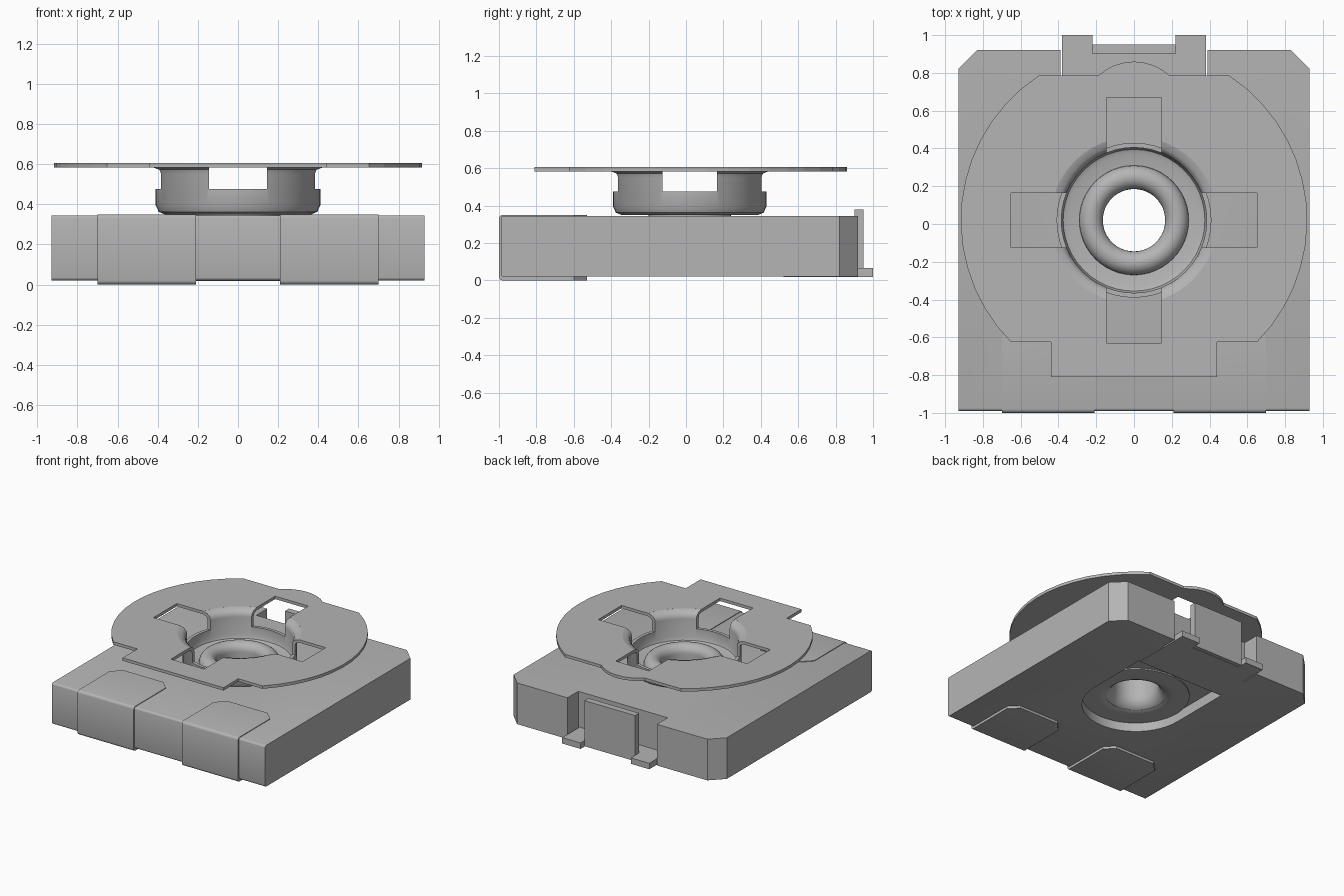
import bpy, bmesh, math

cube = bpy.data.objects.get("Cube")
if cube:
    bpy.data.objects.remove(cube, do_unlink=True)

grey = bpy.data.materials.new("plain grey")
grey.use_nodes = True
GREY = (0.46, 0.46, 0.46, 1)
grey.diffuse_color = GREY
grey.node_tree.nodes["Principled BSDF"].inputs["Base Color"].default_value = GREY

CY = 0.02  # rotor axis position along y


def finish(name, bm):
    bmesh.ops.recalc_face_normals(bm, faces=bm.faces)
    mesh = bpy.data.meshes.new(name)
    bm.to_mesh(mesh)
    bm.free()
    mesh.materials.append(grey)
    obj = bpy.data.objects.new(name, mesh)
    bpy.context.collection.objects.link(obj)
    return obj


def prism(name, outline, z0, z1, round_front=0):
    """Extrude a plan outline between two heights."""
    bm = bmesh.new()
    face = bm.faces.new([bm.verts.new((x, y, z0)) for x, y in outline])
    top = bmesh.ops.extrude_face_region(bm, geom=[face])["geom"]
    bmesh.ops.translate(bm, vec=(0, 0, z1 - z0),
                        verts=[v for v in top if isinstance(v, bmesh.types.BMVert)])
    if round_front:
        front = min(y for x, y in outline)
        edges = [e for e in bm.edges
                 if all(abs(v.co.y - front) < 1e-4 for v in e.verts)
                 and abs(e.verts[0].co.z - e.verts[1].co.z) < 1e-4]
        bmesh.ops.bevel(bm, geom=edges, offset=round_front, segments=3,
                        profile=0.5, affect='EDGES')
    return finish(name, bm)


def box(name, x0, x1, y0, y1, z0, z1):
    return prism(name, [(x0, y0), (x1, y0), (x1, y1), (x0, y1)], z0, z1)


def arc(cx, cy, r, a0, a1, n):
    angles = [math.radians(a0 + (a1 - a0) * i / n) for i in range(n + 1)]
    return [(cx + r * math.cos(a), cy + r * math.sin(a)) for a in angles]


def spin(name, profile, steps=48):
    """Revolve a closed (radius, height) profile about the rotor axis."""
    bm = bmesh.new()
    rings = []
    for i in range(steps):
        a = 2 * math.pi * i / steps
        rings.append([bm.verts.new((r * math.cos(a), CY + r * math.sin(a), z))
                      for r, z in profile])
    n = len(profile)
    for i in range(steps):
        a, b = rings[i], rings[(i + 1) % steps]
        for j in range(n):
            k = (j + 1) % n
            bm.faces.new((a[j], b[j], b[k], a[k]))
    return finish(name, bm)


def cut(obj, cutters):
    """Subtract the cutters, then discard them."""
    bpy.context.view_layer.objects.active = obj
    for c in cutters:
        c.hide_render = True
        mod = obj.modifiers.new("cut", 'BOOLEAN')
        mod.operation = 'DIFFERENCE'
        mod.solver = 'EXACT'
        mod.object = c
        bpy.ops.object.modifier_apply(modifier=mod.name)
        bpy.data.objects.remove(c, do_unlink=True)


def smooth(obj):
    bpy.ops.object.select_all(action='DESELECT')
    obj.select_set(True)
    bpy.context.view_layer.objects.active = obj
    bpy.ops.object.shade_smooth_by_angle(angle=math.radians(35))


# Body with chamfered back corners, back notch, bore and underside recess
body = prism("body", [(-0.93, -0.99), (0.93, -0.99), (0.93, 0.82), (0.83, 0.92),
                      (-0.83, 0.92), (-0.93, 0.82)], 0.02, 0.345, 0.015)
recess = arc(0, CY, 0.39, 180, 360, 24) + [(0.39, 0.52), (-0.39, 0.52)]
cut(body, [box("notch_cutter", -0.39, 0.39, 0.785, 1.1, -0.1, 0.5),
           prism("recess_cutter", recess, -0.1, 0.1),
           prism("bore_cutter", arc(0, CY, 0.22, 0, 352.5, 47), -0.2, 0.6)])
smooth(body)

# Front contact straps wrapping over the front face
for side, x0 in (("right", -0.7), ("left", 0.21)):
    x1, c = x0 + 0.49, 0.07
    strap = prism(side + "_contact",
                  [(x0, -1), (x1, -1), (x1, -0.53 - c), (x1 - c, -0.53),
                   (x0 + c, -0.53), (x0, -0.53 - c)], 0, 0.35, 0.02)
    smooth(strap)

# Back contact: flat foot with two tabs and an upright tongue
prism("back_contact_foot", [(-0.38, 0.52), (0.38, 0.52), (0.38, 1), (0.22, 1),
                            (0.22, 0.92), (-0.22, 0.92), (-0.22, 1), (-0.38, 1)],
      0.018, 0.065)
box("back_contact_tongue", -0.22, 0.22, 0.9, 0.95, 0.02, 0.38)

# Eyelet drawn up through the bore and curled over the rotor floor
eyelet = [(0.39, 0.09), (0.29, 0.09)]
eyelet += arc(0.265, 0.19, 0.1, 270, 180, 6)
eyelet += arc(0.2275, 0.375, 0.0625, 180, 0, 12)
eyelet += [(0.22, 0.36), (0.22, 0.11), (0.39, 0.11)]
smooth(spin("eyelet", eyelet))


def window_cutters():
    h = 0.145
    return [box("window_cutter", -0.65, 0.65, CY - h, CY + h, 0.475, 0.8),
            box("window_cutter", -h, h, CY - 0.65, CY + 0.65, 0.475, 0.8)]


# Rotor cup with rounded base and flared lip
cup = spin("rotor_cup", [(0.21, 0.35), (0.365, 0.35), (0.395, 0.362), (0.41, 0.395),
                         (0.41, 0.55), (0.418, 0.572), (0.445, 0.582),
                         (0.445, 0.605), (0.41, 0.595), (0.39, 0.575),
                         (0.385, 0.55), (0.385, 0.41), (0.375, 0.385),
                         (0.35, 0.375), (0.21, 0.375)])
cut(cup, window_cutters())
smooth(cup)

# Rotor plate: round sides, flat back with a bump, square front tab
R = 0.917
end = math.degrees(math.asin(0.765 / R))
start = -math.degrees(math.asin(0.645 / R))
bump = math.degrees(math.acos(0.19 / 0.278))
half = arc(0, CY, R, start, end, 14)
outline = [(0.44, -0.81), (0.44, -0.625)] + half
outline += arc(0, 0.582, 0.278, bump, 180 - bump, 8)
outline += [(-x, y) for x, y in reversed(half)] + [(-0.44, -0.625), (-0.44, -0.81)]
plate = prism("rotor_plate", outline, 0.582, 0.605)
cut(plate, window_cutters()
    + [prism("opening_cutter", arc(0, CY, 0.444, 0, 352.5, 47), 0.4, 0.8)])
